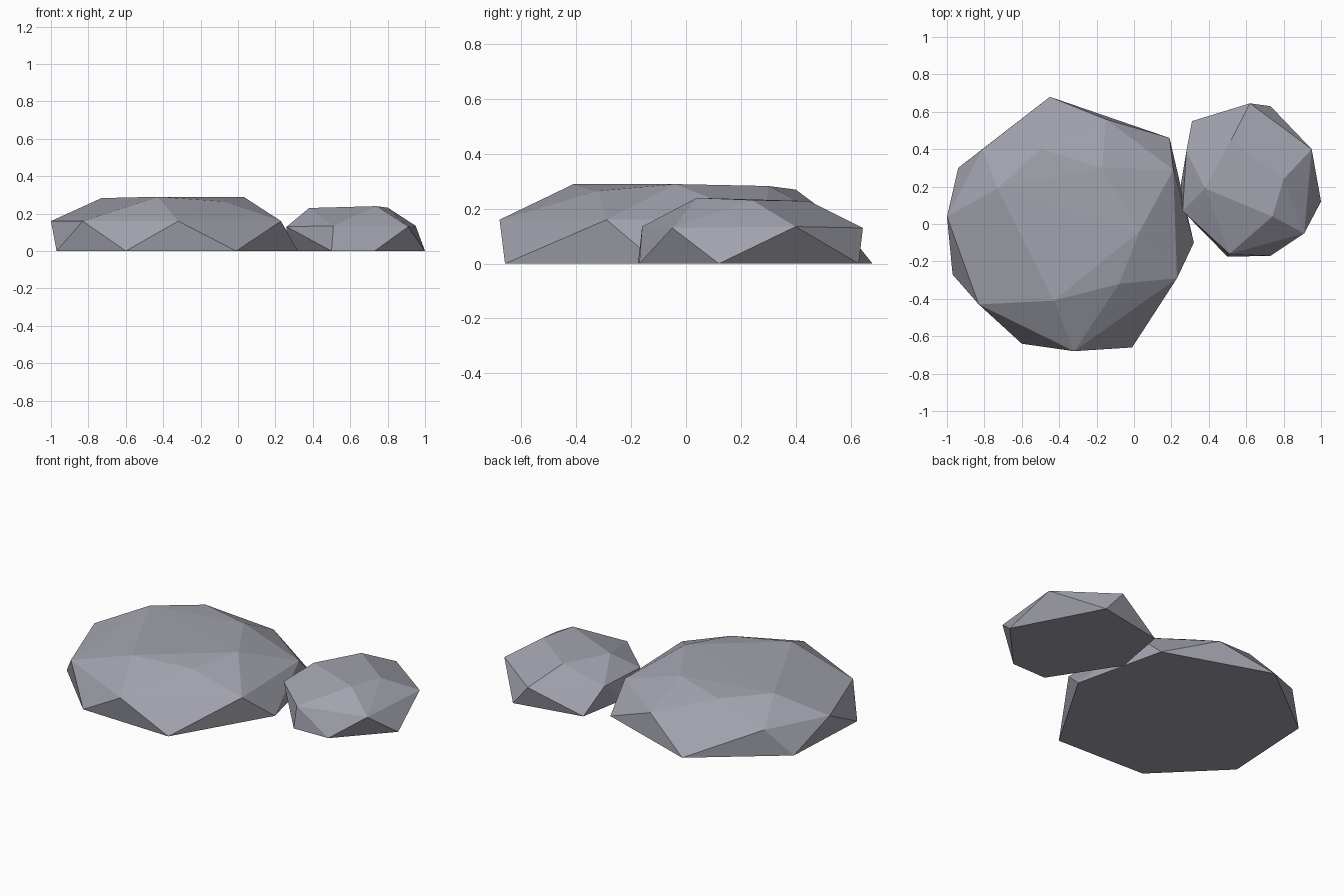
import bpy, bmesh

if "Cube" in bpy.data.objects:
    bpy.data.objects.remove(bpy.data.objects["Cube"])

stone = bpy.data.materials.new("stone_grey")
stone.diffuse_color = (0.36, 0.36, 0.42, 1)
stone.use_nodes = True
stone.node_tree.nodes["Principled BSDF"].inputs["Base Color"].default_value = stone.diffuse_color


def make_rock(name, base, middle, top):
    """Flat-bottomed faceted rock: hull around a base ring, a middle ring and a crown."""
    bm = bmesh.new()
    for x, y in base:
        bm.verts.new((x, y, 0))
    for co in middle + top:
        bm.verts.new(co)
    hull = bmesh.ops.convex_hull(bm, input=bm.verts[:])
    loose = [v for v in bm.verts if not v.link_faces]
    bmesh.ops.delete(bm, geom=loose, context='VERTS')
    bmesh.ops.recalc_face_normals(bm, faces=bm.faces[:])
    mesh = bpy.data.meshes.new(name)
    bm.to_mesh(mesh)
    bm.free()
    mesh.materials.append(stone)
    obj = bpy.data.objects.new(name, mesh)
    bpy.context.collection.objects.link(obj)
    return obj


# Wide rock
make_rock(
    "large_rock",
    base=[(-.97, -.27), (-.60, -.64), (-.01, -.66), (.32, -.10),
          (.19, .46), (-.45, .68), (-.94, .30)],
    middle=[(-1, .04, .16), (-.83, -.43, .16), (-.32, -.68, .16), (.23, -.29, .16),
            (.21, .29, .16), (-.15, .56, .15), (-.81, .40, .16)],
    top=[(-.43, -.41, .29), (-.08, -.32, .265), (.03, -.04, .29),
         (-.17, .30, .283), (-.50, .40, .27), (-.73, .19, .283)])

# Small rock beside it
make_rock(
    "small_rock",
    base=[(.50, -.175), (.73, -.17), (1, .12), (.73, .63), (.31, .55), (.25, .21)],
    middle=[(.51, -.16, .135), (.91, -.05, .13), (.95, .40, .135),
            (.62, .645, .13), (.28, .39, .13), (.26, .07, .13)],
    top=[(.74, .04, .24), (.80, .24, .232), (.52, .45, .228), (.38, .19, .23)])
